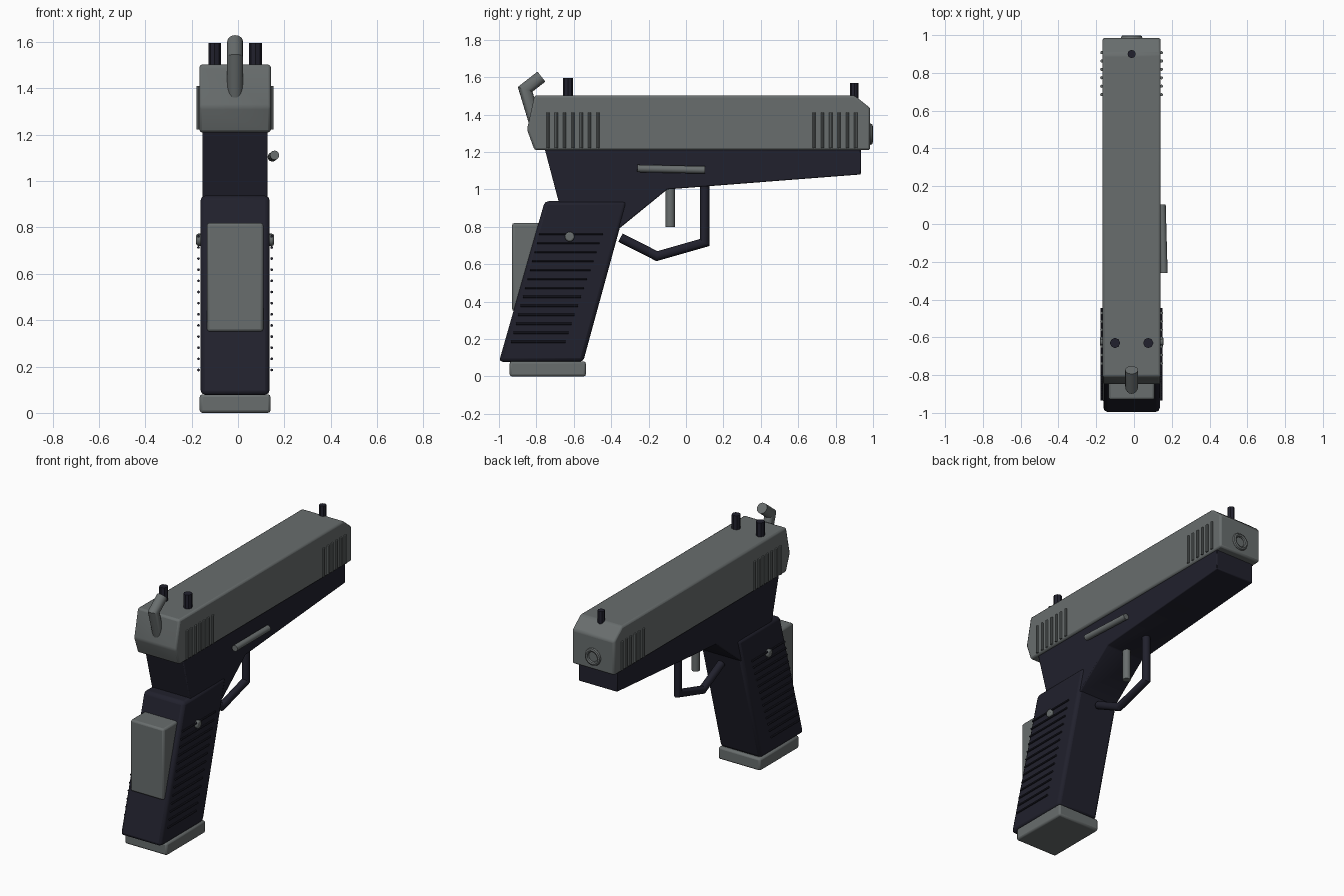
import bpy, bmesh, math
from mathutils import Vector

if "Cube" in bpy.data.objects:
    bpy.data.objects.remove(bpy.data.objects["Cube"])

MID = -0.0125  # x of the symmetry plane


def material(name, color):
    m = bpy.data.materials.new(name)
    m.use_nodes = True
    m.diffuse_color = color
    m.node_tree.nodes["Principled BSDF"].inputs["Base Color"].default_value = color
    return m


STEEL = material("grey steel", (0.14, 0.155, 0.155, 1))
DARK = material("dark polymer", (0.015, 0.015, 0.026, 1))


def finish(name, bm, mat, bevel=0):
    bmesh.ops.recalc_face_normals(bm, faces=bm.faces)
    me = bpy.data.meshes.new(name)
    bm.to_mesh(me)
    bm.free()
    me.materials.append(mat)
    ob = bpy.data.objects.new(name, me)
    bpy.context.collection.objects.link(ob)
    if bevel:
        mod = ob.modifiers.new("Bevel", "BEVEL")
        mod.width, mod.segments = bevel, 2
    bpy.ops.object.select_all(action="DESELECT")
    ob.select_set(True)
    bpy.context.view_layer.objects.active = ob
    bpy.ops.object.shade_smooth_by_angle(angle=math.radians(35))
    return ob


def slab(name, profile, half, mat, bevel=0.012):
    """Side profile of (y, z) points extruded across x."""
    bm = bmesh.new()
    face = bm.faces.new([bm.verts.new((MID - half, y, z)) for y, z in profile])
    ext = bmesh.ops.extrude_face_region(bm, geom=[face])
    verts = [g for g in ext["geom"] if isinstance(g, bmesh.types.BMVert)]
    bmesh.ops.translate(bm, verts=verts, vec=(2 * half, 0, 0))
    return finish(name, bm, mat, bevel)


def block(name, y0, y1, z0, z1, half, mat):
    return slab(name, [(y0, z0), (y1, z0), (y1, z1), (y0, z1)], half, mat)


def add_rod(bm, a, b, r, sides):
    a, b = Vector(a), Vector(b)
    mat = (b - a).to_track_quat("Z", "Y").to_matrix().to_4x4()
    mat.translation = (a + b) / 2
    bmesh.ops.create_cone(bm, cap_ends=True, segments=sides, radius1=r, radius2=r,
                          depth=(b - a).length, matrix=mat)


def rods(name, pairs, r, mat, sides=12, bevel=0):
    bm = bmesh.new()
    for a, b in pairs:
        add_rod(bm, a, b, r, sides)
    return finish(name, bm, mat, bevel)


def tube(name, path, r, mat, sides=16):
    """Mitred tube through (y, z) points on the centre plane."""
    bm = bmesh.new()
    pts = [Vector((MID, y, z)) for y, z in path]
    rings = []
    for i, p in enumerate(pts):
        d0 = (p - pts[i - 1]).normalized() if i else (pts[1] - p).normalized()
        d1 = (pts[i + 1] - p).normalized() if i < len(pts) - 1 else d0
        side = (d0 + d1).normalized().cross(Vector((1, 0, 0)))
        stretch = 1 / math.cos(d0.angle(d1) / 2)
        ring = []
        for k in range(sides):
            t = math.tau * k / sides
            ring.append(bm.verts.new(p + Vector((r * math.cos(t), 0, 0))
                                     + side * r * stretch * math.sin(t)))
        rings.append(ring)
    for lo, hi in zip(rings, rings[1:]):
        for k in range(sides):
            n = (k + 1) % sides
            bm.faces.new((lo[k], lo[n], hi[n], hi[k]))
    bm.faces.new(rings[0])
    bm.faces.new(rings[-1])
    return finish(name, bm, mat)


# Main bodies
slab("slide", [(-0.81, 1.21), (0.985, 1.21), (0.985, 1.435), (0.90, 1.503),
               (-0.81, 1.503), (-0.85, 1.32)], 0.154, STEEL)
slab("frame", [(-0.755, 1.215), (0.935, 1.215), (0.935, 1.08), (-0.10, 1.0),
               (-0.37, 0.78), (-0.64, 0.78)], 0.14, DARK, 0.006)
slab("grip", [(-1.0, 0.078), (-0.55, 0.078), (-0.315, 0.937), (-0.755, 0.937)],
     0.149, DARK, 0.02)
block("base_plate", -0.943, -0.535, 0, 0.08, 0.153, STEEL)
block("backstrap", -0.93, -0.60, 0.35, 0.82, 0.122, STEEL)

# Raised ribs, screws and ridges on both sides
for label, s in (("left", 1), ("right", -1)):
    x = MID + s * 0.158
    for place, start, count in (("rear", -0.738, 7), ("front", 0.685, 6)):
        ys = [start + 0.0445 * i for i in range(count)]
        rods(f"{place}_ribs_{label}", [((x, y, 1.222), (x, y, 1.41)) for y in ys],
             0.0085, STEEL, 8)
    ridges = []
    for i in range(13):
        t = i / 12
        z = 0.762 - 0.577 * t
        ridges.append(((x, -0.785 - 0.15 * t, z), (x, -0.445 - 0.2 * t, z)))
    rods(f"grip_ridges_{label}", ridges, 0.006, DARK, 8)
    rods(f"grip_screw_{label}", [((MID + s * 0.13, -0.622, 0.747),
                                  (MID + s * 0.168, -0.622, 0.747))],
         0.026, STEEL, 16, 0.008)

# Sights
rods("rear_sights", [((MID + s * 0.088, -0.63, 1.45), (MID + s * 0.088, -0.63, 1.595))
                     for s in (1, -1)], 0.027, DARK, 8)
rods("front_sight", [((MID, 0.90, 1.42), (MID, 0.90, 1.57))], 0.022, DARK, 8)

# Controls
tube("hammer", [(-0.81, 1.37), (-0.86, 1.535), (-0.773, 1.603)], 0.034, STEEL)
tube("trigger_guard", [(0.10, 1.04), (0.10, 0.716), (-0.155, 0.643), (-0.35, 0.742)],
     0.025, DARK)
rods("trigger", [((MID, -0.084, 0.80), (MID, -0.084, 1.03))], 0.025, STEEL, 12)
rods("slide_lever", [((0.158, -0.26, 1.112), (0.148, 0.102, 1.104))], 0.02, STEEL, 12)

# Ring around the muzzle
bpy.ops.mesh.primitive_torus_add(major_segments=32, minor_segments=8, major_radius=0.044,
                                 minor_radius=0.013, location=(MID, 0.986, 1.295),
                                 rotation=(math.pi / 2, 0, 0))
ring = bpy.context.object
ring.name = "muzzle_ring"
ring.data.materials.append(STEEL)
bpy.ops.object.shade_smooth_by_angle(angle=math.radians(40))
